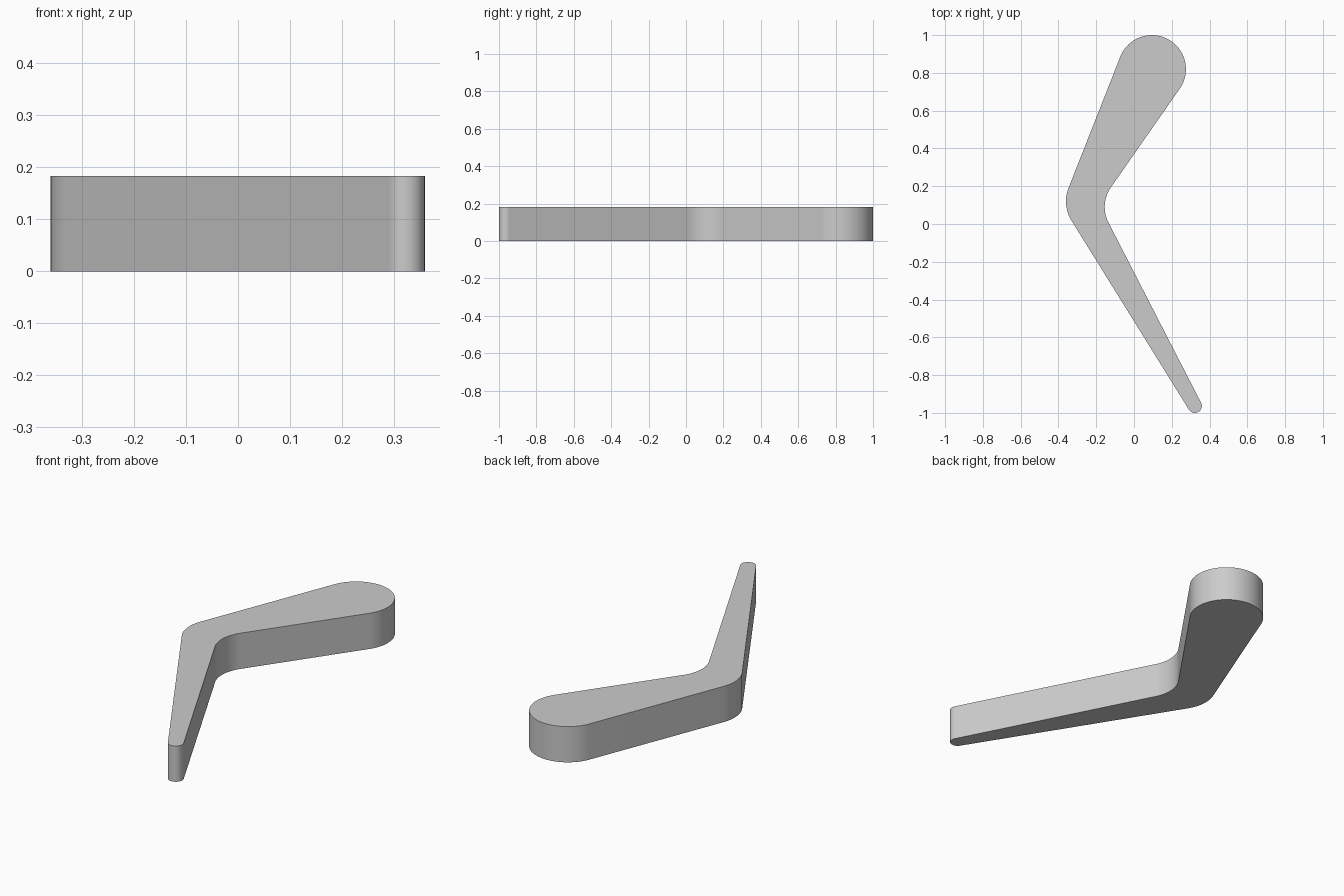
import bpy
import bmesh
import math
from mathutils import Vector

cube = bpy.data.objects.get("Cube")
if cube:
    bpy.data.objects.remove(cube, do_unlink=True)

HEIGHT = 0.183
ARC_STEPS = 40

# Outline circles, counter-clockwise: centre and radius (negative = concave)
CIRCLES = [
    (Vector((0.322, -0.963)), 0.037),   # narrow tip
    (Vector((0.026, 0.09)), -0.181),    # inside of the bend
    (Vector((0.095, 0.82)), 0.18),      # wide rounded end
    (Vector((-0.166, 0.12)), 0.194),    # outside of the bend
]


def tangent_angle(first, second):
    """Angle of the outward normal of the line joining two circles."""
    (c1, r1), (c2, r2) = first, second
    d = c2 - c1
    u = d.normalized()
    k = (r1 - r2) / d.length
    n = u * k + Vector((u.y, -u.x)) * math.sqrt(1 - k * k)
    return math.atan2(n.y, n.x)


def rounded_outline(circles):
    """Arcs joined by straight tangent lines."""
    points = []
    count = len(circles)
    for i, (centre, radius) in enumerate(circles):
        start = tangent_angle(circles[i - 1], circles[i])
        end = tangent_angle(circles[i], circles[(i + 1) % count])
        sweep = (end - start) % math.tau
        if radius < 0:
            sweep -= math.tau
        for s in range(ARC_STEPS + 1):
            a = start + sweep * s / ARC_STEPS
            points.append(centre + radius * Vector((math.cos(a), math.sin(a))))
    return points


# Plain grey material
grey = bpy.data.materials.new("plain_grey")
grey.use_nodes = True
colour = (0.6, 0.6, 0.6, 1)
grey.diffuse_color = colour
grey.node_tree.nodes["Principled BSDF"].inputs["Base Color"].default_value = colour

# Bent tapering body, extruded upward from its outline
bm = bmesh.new()
base = bm.faces.new([bm.verts.new((p.x, p.y, 0)) for p in rounded_outline(CIRCLES)])
extruded = bmesh.ops.extrude_face_region(bm, geom=[base], use_keep_orig=True)
top = [v for v in extruded["geom"] if isinstance(v, bmesh.types.BMVert)]
bmesh.ops.translate(bm, verts=top, vec=(0, 0, HEIGHT))
bmesh.ops.recalc_face_normals(bm, faces=bm.faces)
mesh = bpy.data.meshes.new("bent_arm")
bm.to_mesh(mesh)
bm.free()
mesh.materials.append(grey)
arm = bpy.data.objects.new("bent_arm", mesh)
bpy.context.collection.objects.link(arm)

# Smooth walls with crisp rims
bpy.ops.object.select_all(action="DESELECT")
arm.select_set(True)
bpy.context.view_layer.objects.active = arm
bpy.ops.object.shade_smooth_by_angle(angle=math.radians(30))
